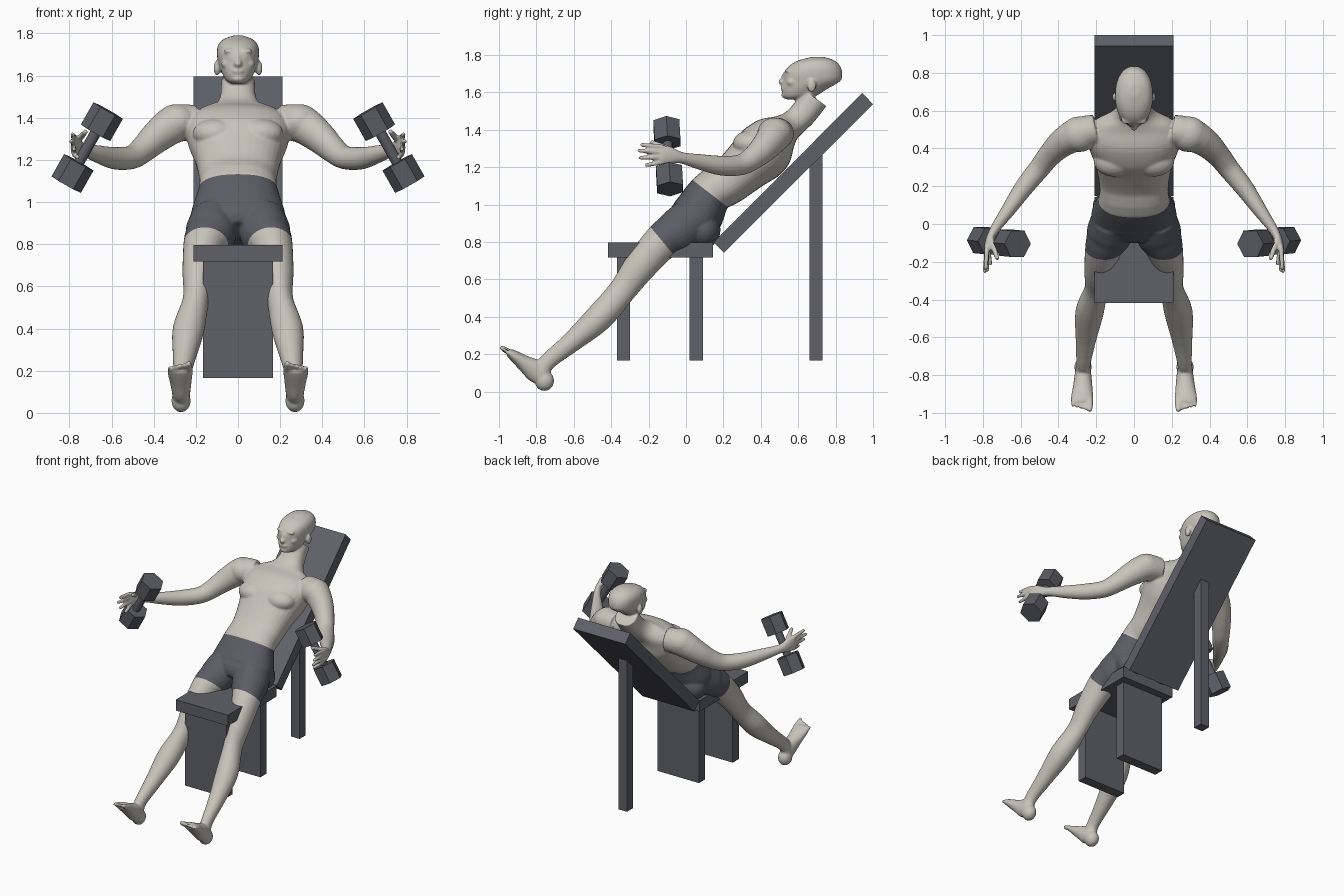
import bpy
import bmesh
from math import cos, sin, pi, copysign
from mathutils import Vector, Matrix

if "Cube" in bpy.data.objects:
    bpy.data.objects.remove(bpy.data.objects["Cube"])


def material(name, colour):
    mat = bpy.data.materials.new(name)
    mat.use_nodes = True
    mat.diffuse_color = (*colour, 1)
    mat.node_tree.nodes["Principled BSDF"].inputs["Base Color"].default_value = (*colour, 1)
    return mat


skin = material("warm grey skin", (0.58, 0.555, 0.50))
slate = material("dark slate", (0.105, 0.11, 0.13))
bench_grey = material("bench grey", (0.115, 0.12, 0.14))


def finish(bm, name, *mats):
    bmesh.ops.recalc_face_normals(bm, faces=bm.faces)
    mesh = bpy.data.meshes.new(name)
    bm.to_mesh(mesh)
    bm.free()
    for mat in mats:
        mesh.materials.append(mat)
    obj = bpy.data.objects.new(name, mesh)
    bpy.context.collection.objects.link(obj)
    return obj


def smooth_rows(rows, steps=4):
    """Catmull-Rom interpolation of section rows."""
    pts = [Vector(r) for r in rows]
    out = []
    for i in range(len(pts) - 1):
        a, b, c = pts[max(i - 1, 0)], pts[i], pts[i + 1]
        d = pts[min(i + 2, len(pts) - 1)]
        for k in range(steps):
            t = k / steps
            out.append((b * 2 + (c - a) * t + (a * 2 - b * 5 + c * 4 - d) * t ** 2
                        + (b * 3 - a - c * 3 + d) * t ** 3) * 0.5)
    return out + [pts[-1]]


def loft(bm, rows, side=1, ref=(1, 0, 0), axis=None, power=1.0, sides=24):
    """Closed tube through rows of (x, y, z, half size along ref, half depth)."""
    rows = smooth_rows(rows)
    centres = [Vector(r[:3]) for r in rows]
    rings = []
    for i, (row, c) in enumerate(zip(rows, centres)):
        tangent = Vector(axis) if axis else centres[min(i + 1, len(rows) - 1)] - centres[max(i - 1, 0)]
        tangent.normalize()
        u = Vector(ref)
        u = (u - tangent * u.dot(tangent)).normalized()
        v = tangent.cross(u)
        ring = []
        for k in range(sides):
            a = 2 * pi * k / sides
            ca, sa = (copysign(abs(f) ** power, f) for f in (cos(a), sin(a)))
            p = c + u * row[3] * ca + v * row[4] * sa
            ring.append(bm.verts.new((p.x * side, p.y, p.z)))
        rings.append(ring)
    faces = [bm.faces.new(rings[0]), bm.faces.new(rings[-1][::-1])]
    for r0, r1 in zip(rings, rings[1:]):
        for k in range(sides):
            n = (k + 1) % sides
            faces.append(bm.faces.new((r0[k], r1[k], r1[n], r0[n])))
    bmesh.ops.recalc_face_normals(bm, faces=faces)


def blob(bm, centre, radii, side=1):
    x, y, z = centre
    mat = Matrix.Translation((x * side, y, z)) @ Matrix.Diagonal((*radii, 1))
    bmesh.ops.create_uvsphere(bm, u_segments=20, v_segments=12, radius=1, matrix=mat)


def digit(bm, start, end, r, side):
    """Finger or toe: a tapering tube with a round tip."""
    a, b = Vector(start), Vector(end)
    loft(bm, [(*a, r, r), (*a.lerp(b, 0.5), r, r), (*b, r * 0.85, r * 0.85)], side,
         ref=(0, 0, 1), sides=12)
    blob(bm, end, (r * 0.85,) * 3, side)


# Body volumes: torso and neck
bm = bmesh.new()
loft(bm, [(0, -.03, .85, .10, .09), (0, .0, .885, .20, .125), (0, .055, .935, .225, .14),
          (0, .13, 1.06, .187, .12), (0, .225, 1.12, .185, .122), (0, .325, 1.207, .205, .138),
          (0, .405, 1.28, .235, .155), (0, .47, 1.35, .25, .135), (0, .535, 1.405, .21, .085),
          (0, .58, 1.44, .12, .072), (0, .63, 1.49, .086, .073), (0, .69, 1.57, .08, .075)],
     power=0.88, sides=32)

# Head, built from level sections
loft(bm, [(0, .575, 1.562, .03, .04), (0, .605, 1.58, .058, .088), (0, .636, 1.62, .08, .122),
          (0, .672, 1.66, .094, .153), (0, .679, 1.70, .1, .157), (0, .687, 1.74, .096, .137),
          (0, .697, 1.77, .073, .097), (0, .705, 1.79, .025, .03)],
     axis=(0, 0, 1), power=0.92, sides=32)
blob(bm, (0, .515, 1.656), (.019, .022, .018))
blob(bm, (0, .527, 1.675), (.012, .018, .034))
blob(bm, (0, .521, 1.621), (.03, .016, .013))
blob(bm, (0, .53, 1.585), (.03, .02, .018))

for s in (1, -1):
    # Face details and ears
    blob(bm, (.036, .548, 1.716), (.034, .02, .011), s)
    blob(bm, (.036, .548, 1.692), (.017, .012, .009), s)
    blob(bm, (.05, .565, 1.655), (.03, .028, .024), s)
    blob(bm, (.1, .672, 1.635), (.016, .024, .036), s)
    # Chest, shoulder and seat muscles
    blob(bm, (.105, .335, 1.325), (.11, .085, .07), s)
    blob(bm, (.29, .475, 1.38), (.10, .095, .085), s)
    blob(bm, (.105, .095, .865), (.115, .09, .10), s)
    # Arm and palm
    loft(bm, [(.20, .50, 1.38, .08, .08), (.30, .475, 1.37, .09, .088), (.385, .425, 1.31, .078, .075),
              (.45, .36, 1.25, .064, .062), (.505, .29, 1.212, .056, .056), (.585, .19, 1.208, .053, .05),
              (.665, .075, 1.228, .042, .038), (.735, -.025, 1.25, .031, .026),
              (.765, -.085, 1.262, .047, .021), (.78, -.135, 1.268, .05, .016)], s, ref=(0, 0, 1))
    # Fingers and thumb
    for i, (x, y, z) in enumerate([(.785, -.235, 1.32), (.79, -.25, 1.288),
                                   (.778, -.245, 1.25), (.76, -.21, 1.212)]):
        digit(bm, (.778, -.12, 1.308 - .027 * i), (x, y, z), .013, s)
    digit(bm, (.76, -.07, 1.29), (.725, -.18, 1.332), .015, s)
    # Leg from hip to ankle
    loft(bm, [(.115, .03, .92, .11, .12), (.13, -.05, .85, .122, .122), (.162, -.13, .80, .098, .1),
              (.188, -.245, .67, .076, .087), (.2, -.345, .535, .062, .073), (.235, -.465, .395, .075, .075),
              (.255, -.615, .262, .054, .055), (.268, -.74, .16, .038, .045),
              (.27, -.775, .10, .042, .05)], s)
    # Foot and toes
    blob(bm, (.27, -.757, .058), (.046, .052, .055), s)
    loft(bm, [(.27, -.755, .065, .04, .045), (.27, -.805, .11, .045, .06), (.272, -.87, .155, .053, .042),
              (.275, -.925, .195, .06, .029), (.275, -.95, .21, .055, .02)], s)
    for i in range(5):
        x = .232 + .0225 * i
        digit(bm, (x, -.925, .198), (x + .002, -.982 + .006 * i, .232 - .005 * i), .012 if i else .017, s)

# Fuse the volumes into one smooth skin
raw = finish(bm, "body_volumes")
remesh = raw.modifiers.new("fuse", 'REMESH')
remesh.mode = 'VOXEL'
remesh.voxel_size = 0.007
soften = raw.modifiers.new("soften", 'SMOOTH')
soften.factor = 0.5
soften.iterations = 5
bpy.context.view_layer.update()
fused = bpy.data.meshes.new_from_object(raw.evaluated_get(bpy.context.evaluated_depsgraph_get()))
bpy.data.objects.remove(raw)

# Shorts: cut clean waist and hem lines and colour what lies between
bm = bmesh.new()
bm.from_mesh(fused)
waist, waist_dir = Vector((0, .037, 1.13)), Vector((0, .61, .79))
hem, hem_dir = Vector((0, -.13, .808)), Vector((0, .77, .64))
for co, no in ((waist, waist_dir), (hem, hem_dir)):
    bmesh.ops.bisect_plane(bm, geom=bm.verts[:] + bm.edges[:] + bm.faces[:], plane_co=co, plane_no=no)
for f in bm.faces:
    c = f.calc_center_median()
    f.smooth = True
    f.material_index = int(abs(c.x) < .4 and (c - waist).dot(waist_dir) < 0 < (c - hem).dot(hem_dir))
finish(bm, "body", skin, slate)


# Dumbbells: hexagonal heads on a round handle
def prism(bm, a, b, radius, sides):
    a, b = Vector(a), Vector(b)
    z = (b - a).normalized()
    x = Vector((0, 1, 0)).cross(z).normalized()
    rot = Matrix((x, z.cross(x), z)).transposed().to_4x4()
    bmesh.ops.create_cone(bm, cap_ends=True, segments=sides, radius1=radius, radius2=radius,
                          depth=(b - a).length,
                          matrix=Matrix.Translation((a + b) / 2) @ rot @ Matrix.Rotation(pi / 2, 4, 'Z'))


for s, label in ((1, "left"), (-1, "right")):
    bm = bmesh.new()
    top, low = Vector((.616 * s, -.105, 1.434)), Vector((.815 * s, -.085, 1.083))
    prism(bm, top, low, .026, 16)
    prism(bm, top, top.lerp(low, .3), .08, 6)
    prism(bm, low.lerp(top, .3), low, .08, 6)
    finish(bm, label + "_dumbbell", slate)


# Bench: every board is a side profile given width
def board(name, half_width, profile):
    bm = bmesh.new()
    face = bm.faces.new([bm.verts.new((-half_width, y, z)) for y, z in profile])
    moved = bmesh.ops.extrude_face_region(bm, geom=[face])["geom"]
    bmesh.ops.translate(bm, vec=(2 * half_width, 0, 0),
                        verts=[v for v in moved if isinstance(v, bmesh.types.BMVert)])
    if len([f for f in bm.faces]) < 6:
        bm.faces.new([v for v in bm.verts if v.co.x < 0])
    finish(bm, name, bench_grey)


def upright(name, half_width, y0, y1, z0, z1):
    board(name, half_width, [(y0, z0), (y1, z0), (y1, z1), (y0, z1)])


upright("seat", .21, -.417, .144, .718, .797)
upright("front_support", .167, -.37, -.30, .165, .72)
upright("middle_support", .167, .02, .09, .165, .72)
board("back_post", .035, [(.66, .165), (.73, .165), (.73, 1.29), (.66, 1.22)])
board("backrest", .21, [(.148, .798), (.203, .742), (1.0, 1.537), (.942, 1.596)])
